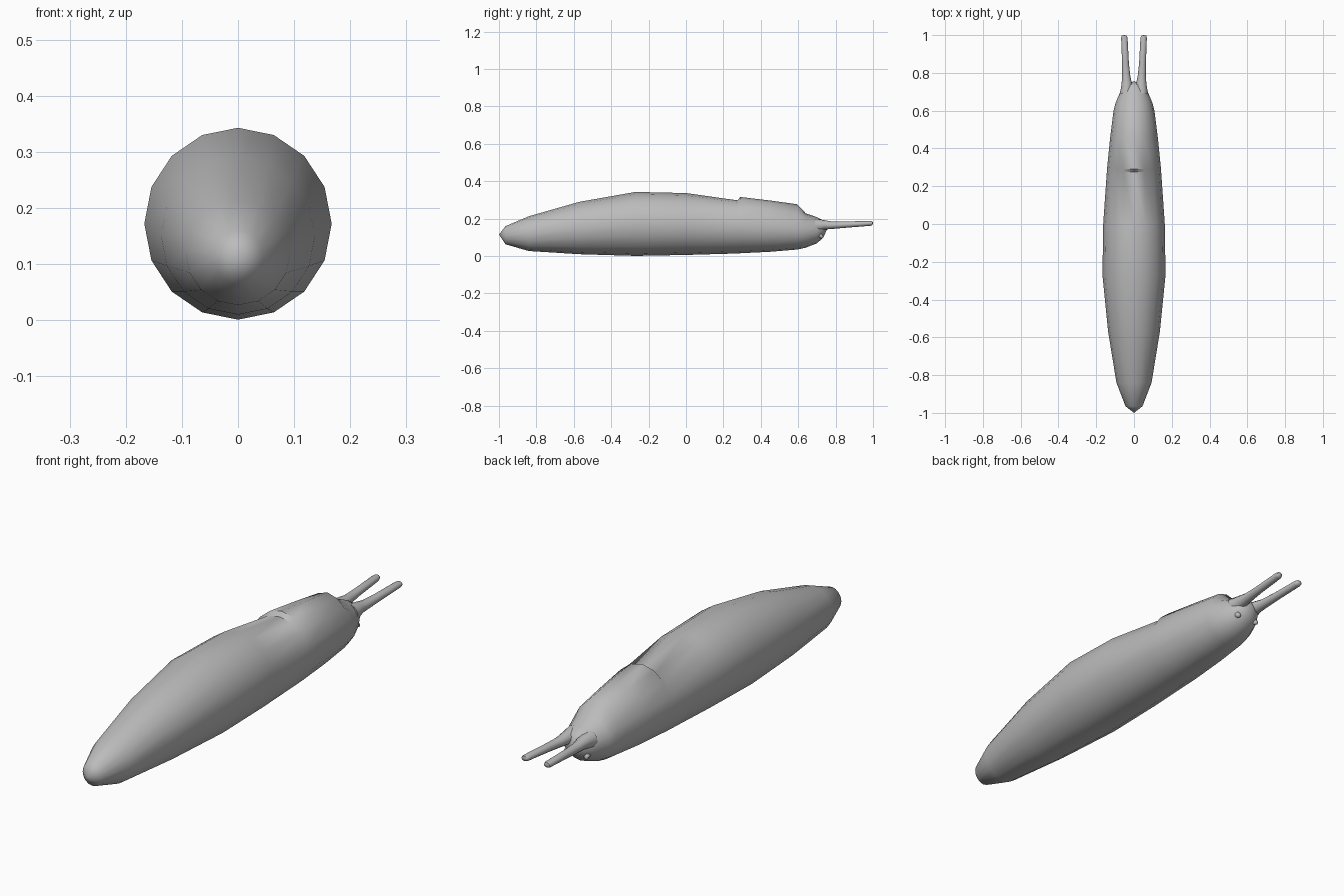
import bpy, bmesh, math

if "Cube" in bpy.data.objects:
    bpy.data.objects.remove(bpy.data.objects["Cube"])

SKIN = bpy.data.materials.new("grey_skin")
SKIN.diffuse_color = (0.5, 0.5, 0.5, 1)
SKIN.use_nodes = True
SKIN.node_tree.nodes["Principled BSDF"].inputs["Base Color"].default_value = SKIN.diffuse_color


def loft(name, rings, sides, tail=None, nose=None, angle=45):
    """Skin elliptical rings (x, y, z, half width, half height, top lift) along y."""
    bm = bmesh.new()
    loops = []
    for x, y, z, w, h, lift in rings:
        loop = []
        for i in range(sides):
            a = 2 * math.pi * i / sides
            c, s = math.cos(a), math.sin(a)
            loop.append(bm.verts.new((x + w * c, y, z + h * s + lift * max(0, s) ** 2)))
        loops.append(loop)
    for a, b in zip(loops, loops[1:]):
        for i in range(sides):
            j = (i + 1) % sides
            bm.faces.new((a[i], a[j], b[j], b[i]))
    # Ends close to a point, or to a flat cap
    for loop, tip in ((loops[0], tail), (loops[-1], nose)):
        if tip:
            p = bm.verts.new(tip)
            for i in range(sides):
                bm.faces.new((loop[i], loop[(i + 1) % sides], p))
        else:
            bm.faces.new(loop)
    bmesh.ops.recalc_face_normals(bm, faces=bm.faces)
    mesh = bpy.data.meshes.new(name)
    bm.to_mesh(mesh)
    bm.free()
    mesh.materials.append(SKIN)
    ob = bpy.data.objects.new(name, mesh)
    bpy.context.collection.objects.link(ob)
    bpy.ops.object.select_all(action='DESELECT')
    ob.select_set(True)
    bpy.context.view_layer.objects.active = ob
    bpy.ops.object.shade_smooth_by_angle(angle=math.radians(angle))
    return ob


# Body: y, bottom, top, half width, mantle lift
profile = [
    (-0.965, 0.063, 0.160, 0.045, 0),
    (-0.84, 0.027, 0.213, 0.093, 0),
    (-0.57, 0.010, 0.290, 0.137, 0),
    (-0.27, 0.001, 0.343, 0.167, 0),
    (0.00, 0.006, 0.337, 0.163, 0),
    (0.275, 0.014, 0.298, 0.144, 0),
    (0.29, 0.015, 0.296, 0.143, 0.020),
    (0.45, 0.023, 0.272, 0.127, 0.025),
    (0.595, 0.035, 0.250, 0.109, 0.027),
    (0.64, 0.045, 0.229, 0.098, 0),
    (0.70, 0.068, 0.208, 0.073, 0),
    (0.735, 0.100, 0.190, 0.052, 0),
]
loft("body", [(0, y, (b + t) / 2, w, (t - b) / 2, l) for y, b, t, w, l in profile],
     16, tail=(0, -1, 0.115), nose=(0, 0.757, 0.150))

for side, label in ((1, "right"), (-1, "left")):
    # Long eye stalk, flared where it leaves the head
    stalk = [(0.040, 0.69, 0.162, 0.034, 0.038), (0.038, 0.74, 0.167, 0.028, 0.025),
             (0.041, 0.78, 0.165, 0.022, 0.020), (0.045, 0.85, 0.168, 0.018, 0.017),
             (0.051, 0.985, 0.175, 0.017, 0.013), (0.052, 0.997, 0.176, 0.013, 0.010)]
    loft("eye_stalk_" + label, [(side * x, y, z, w, h, 0) for x, y, z, w, h in stalk],
         12, nose=(side * 0.052, 1.0, 0.176), angle=60)
    # Short lower feeler
    feeler = [(0.038, 0.68, 0.125, 0.020, 0.022), (0.043, 0.71, 0.113, 0.013, 0.015),
              (0.046, 0.728, 0.105, 0.011, 0.012)]
    loft("feeler_" + label, [(side * x, y, z, w, h, 0) for x, y, z, w, h in feeler],
         8, nose=(side * 0.047, 0.736, 0.102), angle=60)
